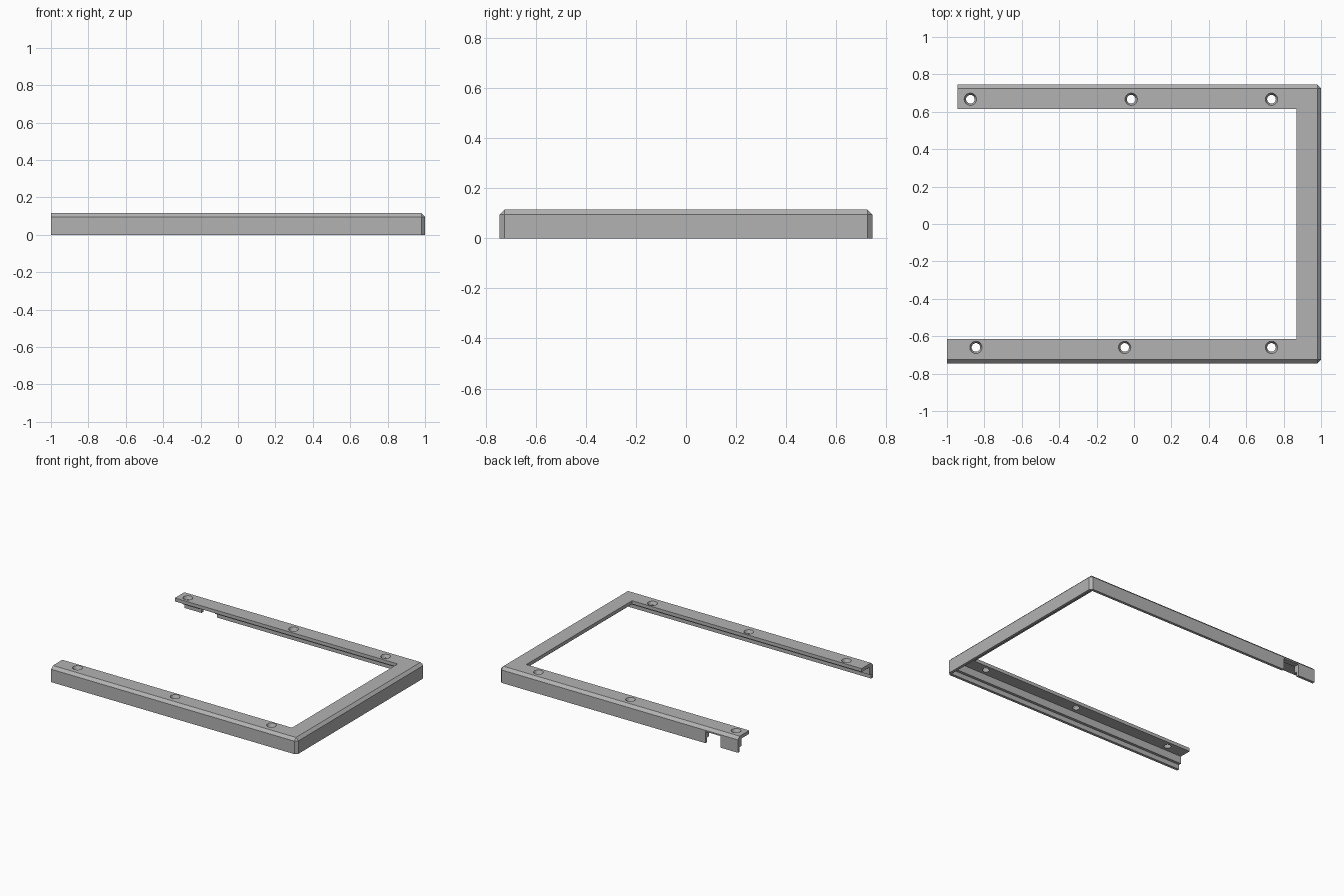
import bpy
import bmesh

if "Cube" in bpy.data.objects:
    bpy.data.objects.remove(bpy.data.objects["Cube"])

grey = bpy.data.materials.new("plain grey")
grey.use_nodes = True
grey.diffuse_color = (0.45, 0.45, 0.45, 1)
grey.node_tree.nodes["Principled BSDF"].inputs["Base Color"].default_value = (0.45, 0.45, 0.45, 1)

HALF_X, HALF_Y, CHAMFER = 1.0, 0.745, 0.02
FRONT_END, BACK_END = -1.0, -0.945
TOP, PLATE_BOTTOM = 0.115, 0.09

# Angle section: (inset from the outer face, height)
section = [(0, 0), (0, TOP - CHAMFER), (CHAMFER, TOP), (0.13, TOP),
           (0.13, PLATE_BOTTOM), (0.04, PLATE_BOTTOM), (0.04, 0.035),
           (0.02, 0.035), (0.02, 0)]


def stations(d):
    """Plan positions of one section point along the U-shaped run."""
    c = max(CHAMFER, d)
    return [(FRONT_END, d - HALF_Y), (HALF_X - c, d - HALF_Y),
            (HALF_X - d, c - HALF_Y), (HALF_X - d, HALF_Y - c),
            (HALF_X - c, HALF_Y - d), (BACK_END, HALF_Y - d)]


def finish(bm, name):
    bmesh.ops.recalc_face_normals(bm, faces=bm.faces)
    mesh = bpy.data.meshes.new(name)
    bm.to_mesh(mesh)
    bm.free()
    mesh.materials.append(grey)
    obj = bpy.data.objects.new(name, mesh)
    bpy.context.collection.objects.link(obj)
    return obj


# Three-sided frame, mitred at the corners
bm = bmesh.new()
rails = [[bm.verts.new((x, y, z)) for x, y in stations(d)] for d, z in section]
for i, rail in enumerate(rails):
    after = rails[(i + 1) % len(rails)]
    for j in range(len(rail) - 1):
        bm.faces.new((rail[j], rail[j + 1], after[j + 1], after[j]))
for end in (0, -1):
    bm.faces.new([rail[end] for rail in rails])
bmesh.ops.remove_doubles(bm, verts=bm.verts, dist=0.0001)
frame = finish(bm, "angle_frame")


def cut(cutter):
    cutter.hide_render = True
    mod = frame.modifiers.new("cut", "BOOLEAN")
    mod.operation = "DIFFERENCE"
    mod.solver = "EXACT"
    mod.object = cutter
    bpy.context.view_layer.objects.active = frame
    bpy.ops.object.modifier_apply(modifier=mod.name)
    bpy.data.objects.remove(cutter)


# Countersunk screw holes
holes = [(x, 0.667) for x in (-0.875, -0.015, 0.735)]
holes += [(x, -0.66) for x in (-0.845, -0.05, 0.735)]
for x, y in holes:
    bm = bmesh.new()
    bmesh.ops.create_cone(bm, cap_ends=True, segments=32, radius1=0.021,
                          radius2=0.035, depth=0.035)
    bmesh.ops.translate(bm, verts=bm.verts, vec=(x, y, 0.1025))
    cut(finish(bm, "hole_cutter"))

# Cable notch in the back wall
bm = bmesh.new()
bmesh.ops.create_cube(bm, size=1)
bmesh.ops.scale(bm, verts=bm.verts, vec=(0.125, 0.1, 0.136))
bmesh.ops.translate(bm, verts=bm.verts, vec=(-0.742, HALF_Y - 0.01, 0.017))
cut(finish(bm, "notch_cutter"))
